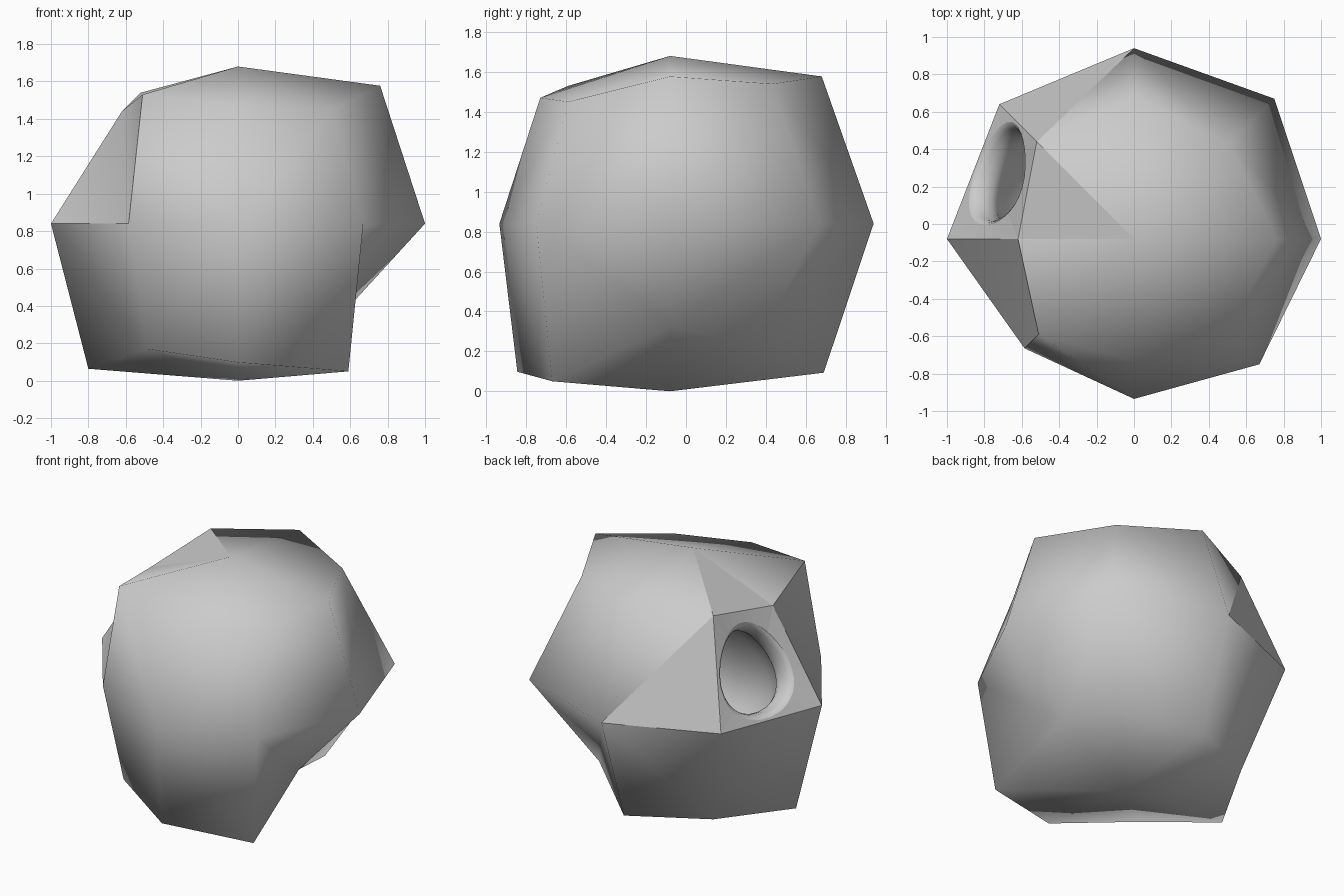
import bpy, bmesh
from mathutils import Vector

old = bpy.data.objects.get("Cube")
if old:
    bpy.data.objects.remove(old, do_unlink=True)

grey = bpy.data.materials.new("plain_grey")
grey.use_nodes = True
tone = (0.6, 0.6, 0.6, 1)
grey.diffuse_color = tone
grey.node_tree.nodes["Principled BSDF"].inputs["Base Color"].default_value = tone

CENTRE = Vector((0, -0.08, 0.84))


def finish(bm, name):
    mesh = bpy.data.meshes.new(name)
    bm.to_mesh(mesh)
    bm.free()
    mesh.materials.append(grey)
    obj = bpy.data.objects.new(name, mesh)
    bpy.context.collection.objects.link(obj)
    return obj


# Control points of the lumpy ball, as (x, y, z) signs and reach along them
reach = {
    # middles of the six sides
    (1, 0, 0): 1, (-1, 0, 0): 1, (0, 1, 0): 1.02,
    (0, -1, 0): 0.855, (0, 0, 1): 0.84, (0, 0, -1): 0.84,
    # middles of the twelve edges
    (1, 0, 1): 0.76, (-1, 0, 1): 0.62, (1, 0, -1): 0.53, (-1, 0, -1): 0.8,
    (0, -1, 1): 0.65, (0, 1, 1): 0.76, (0, -1, -1): 0.765, (0, 1, -1): 0.77,
    (1, -1, 0): 0.67, (-1, -1, 0): 0.585, (1, 1, 0): 0.75, (-1, 1, 0): 0.72,
}
# Corners: sideways reach and height reach
corners = {
    (-1, -1, 1): (0.51, 0.69), (1, -1, 1): (0.51, 0.61),
    (1, 1, 1): (0.51, 0.7), (-1, 1, 1): (0.52, 0.7),
    (-1, -1, -1): (0.49, 0.67), (1, -1, -1): (0.59, 0.79),
    (1, 1, -1): (0.43, 0.61), (-1, 1, -1): (0.52, 0.73),
}
points = {}
for key, r in reach.items():
    lift = 0.97 if sum(map(abs, key)) == 2 else 1
    points[key] = CENTRE + Vector((key[0] * r, key[1] * r, key[2] * r * lift))
for key, (side, up) in corners.items():
    points[key] = CENTRE + Vector((key[0] * side, key[1] * side, key[2] * up))

# The opening replaces the quarter of the -x side that holds this corner
LEFT, TOP, CORNER, BACK = (-1, 0, 0), (-1, 0, 1), (-1, 1, 1), (-1, 1, 0)
flat_sets = [{(0, 0, 1), TOP, CORNER}, {(0, 1, 0), CORNER, BACK}]
# Quarters (side middle, corner) folded inward instead of outward
RIGHT, DENT = (1, 0, 0), (-1, -1, 1)
folded_in = {(RIGHT, (1, -1, -1)), (RIGHT, (1, 1, -1)), (LEFT, DENT)}

# Body: four quarters on each of the six sides, two triangles per quarter
bm = bmesh.new()
verts = {key: bm.verts.new(p) for key, p in points.items()}
dent_faces = []
for axis in range(3):
    for sign in (-1, 1):
        def key_at(a, b):
            k = [a, b]
            k.insert(axis, sign)
            return tuple(k)
        middle = key_at(0, 0)
        for a, b in ((1, 1), (-1, 1), (-1, -1), (1, -1)):
            corner, e1, e2 = key_at(a, b), key_at(a, 0), key_at(0, b)
            if (middle, corner) == (LEFT, CORNER):
                continue
            if (middle, corner) in folded_in:
                pair = (middle, e1, e2), (e1, corner, e2)
            else:
                pair = (middle, e1, corner), (middle, corner, e2)
            for keys in pair:
                face = bm.faces.new([verts[k] for k in keys])
                face.normal_update()
                if face.normal.dot(face.calc_center_median() - CENTRE) < 0:
                    face.normal_flip()
                face.smooth = set(keys) not in flat_sets
                if (middle, corner) == (LEFT, DENT):
                    dent_faces.append(face)

# Crisp border around the dent beside the opening
for face in dent_faces:
    for edge in face.edges:
        if not all(f in dent_faces for f in edge.link_faces):
            edge.smooth = False
finish(bm, "body")

# Socket plate: a quad blended into an oval opening with a rolled lip and cavity
L, T, C, B = (points[k] for k in (LEFT, TOP, CORNER, BACK))
inward = (B - T).cross(C - L).normalized()


def on_plate(u, v):
    return L.lerp(T, u).lerp(B.lerp(C, u), v)


STEPS = 8
square = []
for (u, v), (du, dv) in (((0, 0), (1, 0)), ((1, 0), (0, 1)),
                         ((1, 1), (-1, 0)), ((0, 1), (0, -1))):
    square += [(u + du * i / STEPS, v + dv * i / STEPS) for i in range(STEPS)]

hole_u, hole_v, radius_u, radius_v = 0.46, 0.55, 0.44, 0.43
bm = bmesh.new()
rings = [[bm.verts.new(on_plate(u, v)) for u, v in square]]
profile = [(1, 0), (0.95, 0.008), (0.9, 0.03), (0.86, 0.07), (0.85, 0.11),
           (0.9, 0.15), (1.15, 0.25), (1.4, 0.45), (1.45, 0.7),
           (1.25, 0.95), (0.8, 1.12), (0.4, 1.18)]
for scale, depth in profile:
    ring = []
    for u, v in square:
        d = Vector(((u - hole_u) / radius_u, (v - hole_v) / radius_v)).normalized()
        p = on_plate(hole_u + d.x * radius_u * scale, hole_v + d.y * radius_v * scale)
        ring.append(bm.verts.new(p + inward * depth))
    rings.append(ring)
count = len(square)
for n, (outer, inner) in enumerate(zip(rings, rings[1:])):
    for i in range(count):
        j = (i + 1) % count
        face = bm.faces.new((outer[i], outer[j], inner[j], inner[i]))
        face.smooth = n > 0
floor = bm.faces.new(rings[-1])
floor.smooth = True
floor.normal_update()
if floor.normal.dot(inward) > 0:
    bmesh.ops.reverse_faces(bm, faces=bm.faces[:])
finish(bm, "socket")
